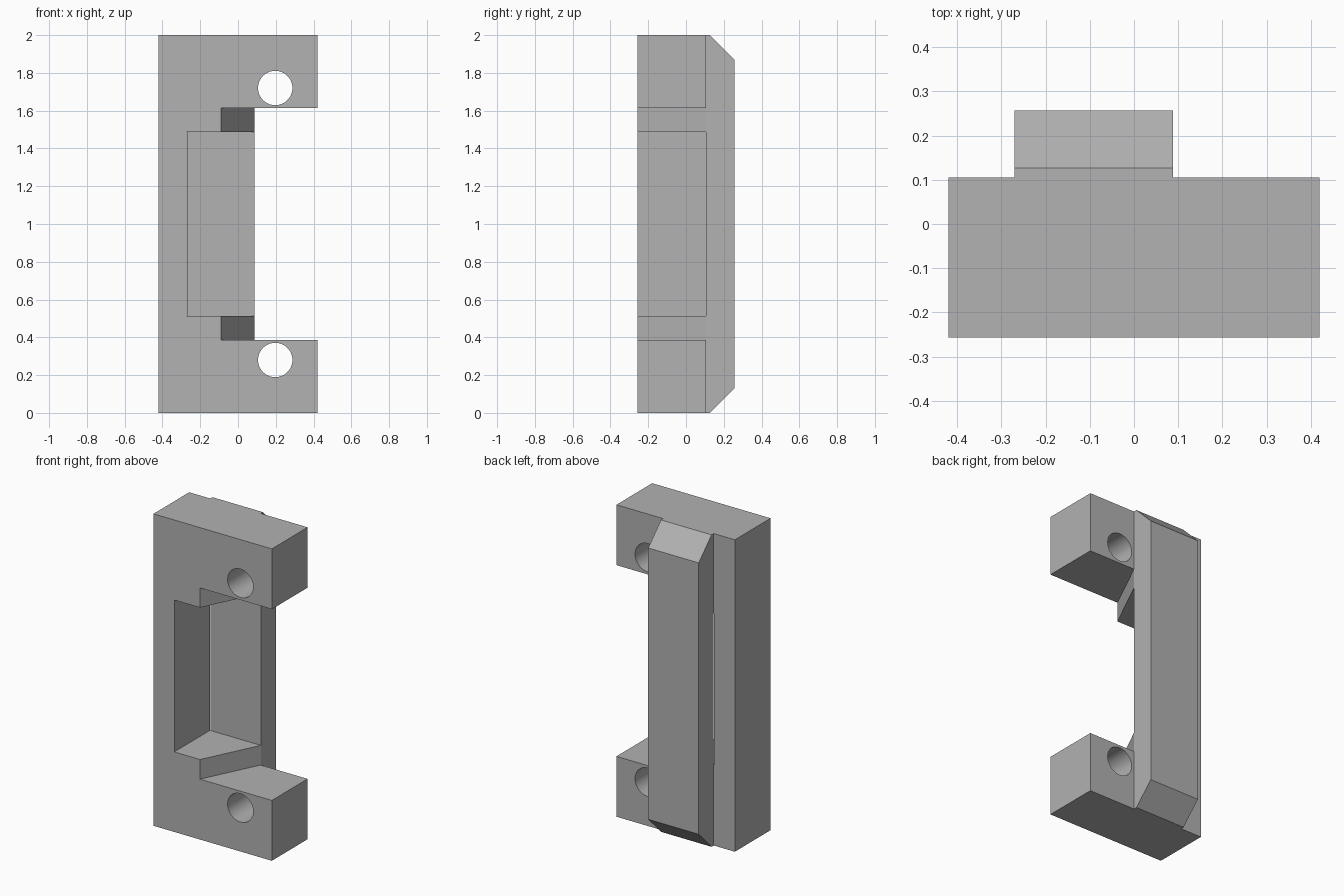
import bpy
import bmesh
import math
from mathutils import Vector

cube = bpy.data.objects.get("Cube")
if cube:
    bpy.data.objects.remove(cube, do_unlink=True)

# Main dimensions
W, F, B, R = 0.42, -0.257, 0.105, 0.257   # half width, front, plate back, rib back
RIB_L, RIB_R = -0.27, 0.088
CHAMFER = 0.13

grey = bpy.data.materials.new("plain grey")
grey.use_nodes = True
colour = (0.445, 0.445, 0.445, 1)
grey.diffuse_color = colour
grey.node_tree.nodes["Principled BSDF"].inputs["Base Color"].default_value = colour


def prism(name, points, offset):
    """Extrude a closed 3D polygon by an offset."""
    bm = bmesh.new()
    face = bm.faces.new([bm.verts.new(p) for p in points])
    out = bmesh.ops.extrude_face_region(bm, geom=[face])
    moved = [v for v in out["geom"] if isinstance(v, bmesh.types.BMVert)]
    bmesh.ops.translate(bm, verts=moved, vec=Vector(offset))
    bmesh.ops.recalc_face_normals(bm, faces=bm.faces)
    mesh = bpy.data.meshes.new(name)
    bm.to_mesh(mesh)
    bm.free()
    mesh.materials.append(grey)
    obj = bpy.data.objects.new(name, mesh)
    bpy.context.collection.objects.link(obj)
    return obj


def plan_prism(name, xy, z0, z1):
    return prism(name, [(x, y, z0) for x, y in xy], (0, 0, z1 - z0))


# Plate with rear rib, drawn as one plan profile
body = plan_prism("bracket_body", [
    (-W, F), (W, F), (W, B), (RIB_R, B),
    (RIB_R, R), (RIB_L, R), (RIB_L, B), (-W, B)], 0, 2)

# Side opening with slanted inner wall, then the deeper pocket
slope = (RIB_R + 0.09) / (B - F)
cutters = [
    plan_prism("opening_cutter", [
        (-0.09 - slope * 0.2, F - 0.2), (1, F - 0.2), (1, 0.5), (RIB_R, B)],
        0.387, 1.613),
    plan_prism("pocket_cutter", [(-0.272, -0.6), (1, -0.6), (1, B), (-0.272, B)],
               0.513, 1.487),
]

# Rib end chamfers and screw holes, mirrored top and bottom
for side in (-1, 1):
    def height(h):
        return 1 + side * h
    yz = [(R - CHAMFER - 0.1, 1.1), (R + 0.1, 0.9 - CHAMFER), (R + 0.1, 1.1)]
    cutters.append(prism("chamfer_cutter",
                         [(-0.6, y, height(h)) for y, h in yz], (1.2, 0, 0)))
    ring = [(0.197 + 0.091 * math.cos(a), -0.6, height(0.72) + 0.091 * math.sin(a))
            for a in (i * math.tau / 48 for i in range(48))]
    cutters.append(prism("hole_cutter", ring, (0, 1.2, 0)))

bpy.ops.object.select_all(action="DESELECT")
bpy.context.view_layer.objects.active = body
body.select_set(True)
for cutter in cutters:
    cutter.hide_render = True
    mod = body.modifiers.new("cut", "BOOLEAN")
    mod.operation = "DIFFERENCE"
    mod.solver = "EXACT"
    mod.object = cutter
    bpy.ops.object.modifier_apply(modifier=mod.name)
    bpy.data.objects.remove(cutter, do_unlink=True)

# Smooth hole walls, crisp edges elsewhere
bpy.ops.object.shade_smooth_by_angle(angle=math.radians(20))
